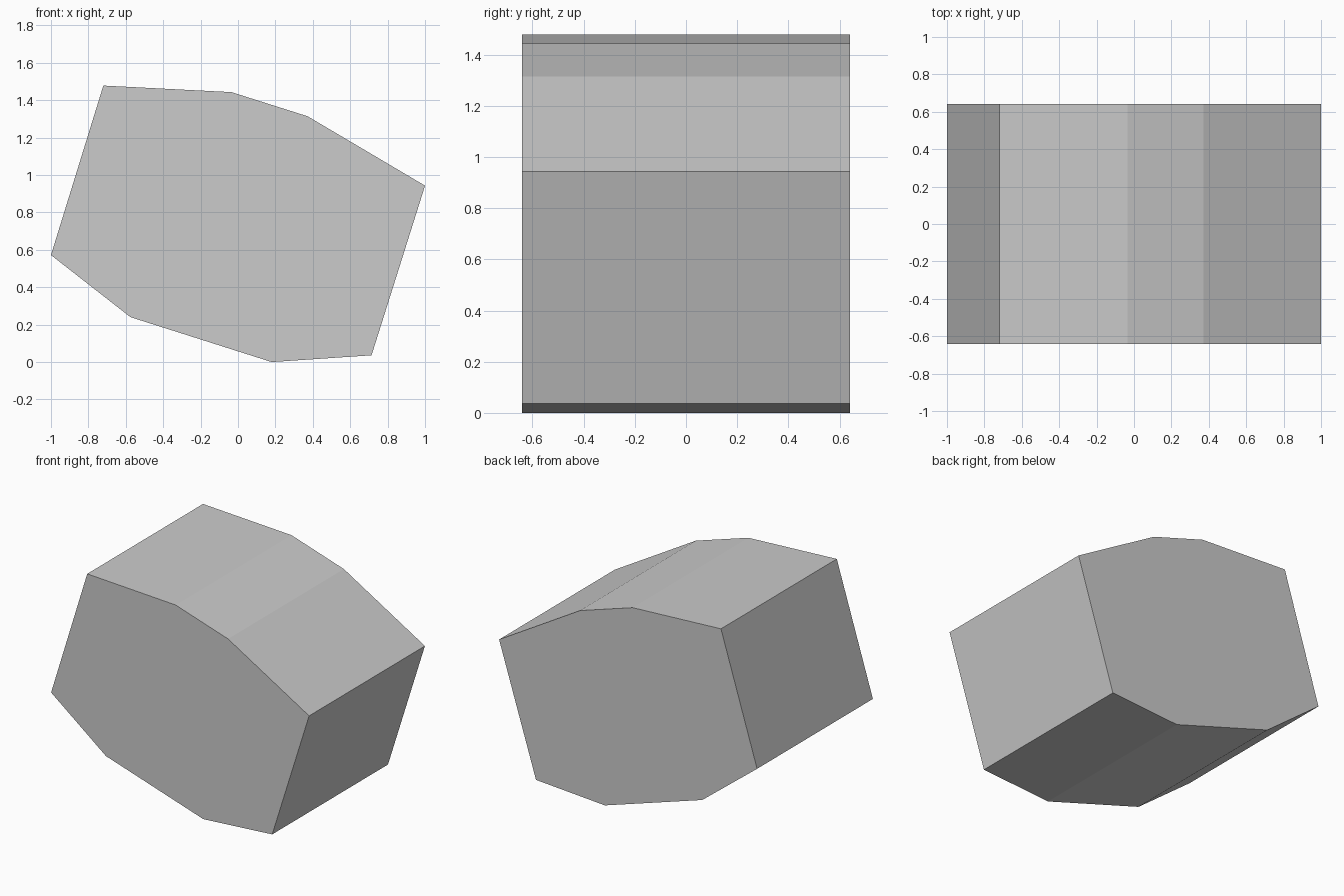
import bpy, bmesh

if "Cube" in bpy.data.objects:
    bpy.data.objects.remove(bpy.data.objects["Cube"])

# Faceted side profile (x, z), counter-clockwise seen from the front
PROFILE = [(-1.0, 0.572), (-0.575, 0.24), (0.18, 0.0), (0.714, 0.036),
           (1.0, 0.943), (0.372, 1.314), (-0.035, 1.443), (-0.72, 1.478)]
HALF_DEPTH = 0.641


def extrude_profile(name, points, half_depth):
    """Solid prism from a front profile, extruded along y."""
    bm = bmesh.new()
    face = bm.faces.new([bm.verts.new((x, -half_depth, z)) for x, z in points])
    result = bmesh.ops.extrude_face_region(bm, geom=[face], use_keep_orig=True)
    verts = [g for g in result["geom"] if isinstance(g, bmesh.types.BMVert)]
    bmesh.ops.translate(bm, verts=verts, vec=(0, 2 * half_depth, 0))
    bmesh.ops.recalc_face_normals(bm, faces=bm.faces)
    mesh = bpy.data.meshes.new(name)
    bm.to_mesh(mesh)
    bm.free()
    obj = bpy.data.objects.new(name, mesh)
    bpy.context.collection.objects.link(obj)
    return obj


# Single tilted, faceted block
extrude_profile("faceted_block", PROFILE, HALF_DEPTH)
